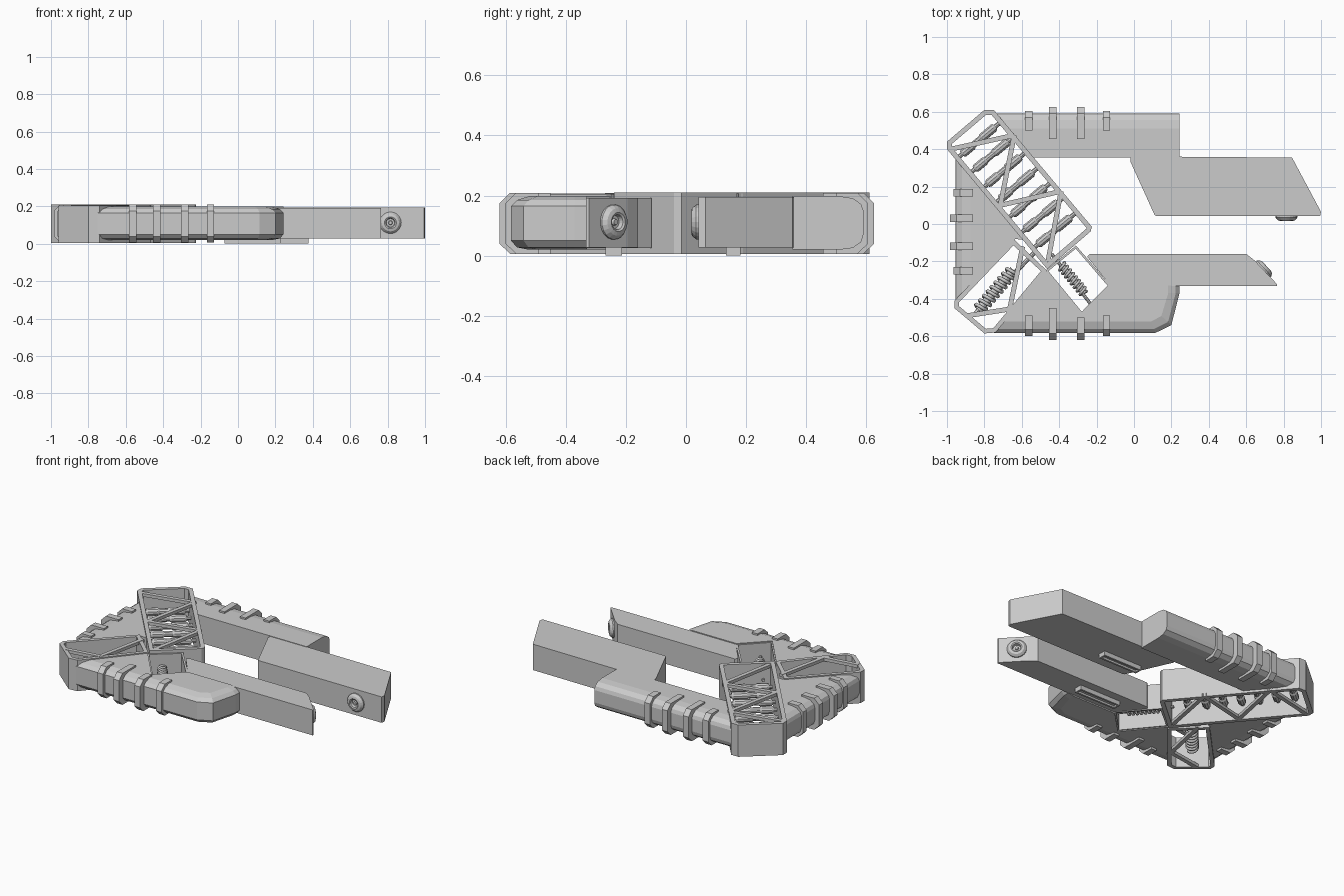
import bpy, bmesh, math
from mathutils import Vector, Matrix

if "Cube" in bpy.data.objects:
    bpy.data.objects.remove(bpy.data.objects["Cube"])


def finish(name, bm, smooth=False):
    bmesh.ops.recalc_face_normals(bm, faces=bm.faces)
    me = bpy.data.meshes.new(name)
    bm.to_mesh(me)
    bm.free()
    ob = bpy.data.objects.new(name, me)
    bpy.context.collection.objects.link(ob)
    for p in me.polygons:
        p.use_smooth = smooth
    return ob


def loft(name, layers):
    """Solid through stacked outlines: layers = [(points, z), ...]"""
    bm = bmesh.new()
    rings = [[bm.verts.new((x, y, z)) for x, y in pts] for pts, z in layers]
    n = len(rings[0])
    for a, b in zip(rings, rings[1:]):
        for i in range(n):
            j = (i + 1) % n
            bm.faces.new((a[i], a[j], b[j], b[i]))
    bm.faces.new(rings[0])
    bm.faces.new(rings[-1])
    return finish(name, bm)


def slab(name, pts, z0, z1):
    return loft(name, [(pts, z0), (pts, z1)])


def inset(pts, d):
    """Parallel inward offset of a convex outline"""
    area = sum(a[0] * b[1] - b[0] * a[1] for a, b in zip(pts, pts[1:] + pts[:1]))
    s = 1 if area > 0 else -1
    P, out, n = [Vector(p) for p in pts], [], len(pts)
    for i in range(n):
        e1 = (P[i] - P[i - 1]).normalized()
        e2 = (P[(i + 1) % n] - P[i]).normalized()
        n1, n2 = Vector((-e1.y, e1.x)) * s, Vector((-e2.y, e2.x)) * s
        q = P[i] + (n1 + n2) * d / (1 + n1.dot(n2))
        out.append((q.x, q.y))
    return out


def frame(name, pts, wall, z0, z1):
    bm = bmesh.new()
    inner = inset(pts, wall)
    rings = [[bm.verts.new((x, y, z)) for x, y in o]
             for o, z in ((pts, z0), (pts, z1), (inner, z1), (inner, z0))]
    for k in range(4):
        a, b = rings[k], rings[(k + 1) % 4]
        for i in range(len(pts)):
            j = (i + 1) % len(pts)
            bm.faces.new((a[i], a[j], b[j], b[i]))
    return finish(name, bm)


def braces(name, path, w=0.026):
    for z0 in (0.006, 0.187):
        for i, (a, b) in enumerate(zip(path, path[1:])):
            a, b = Vector(a), Vector(b)
            d = (b - a).normalized()
            s = Vector((-d.y, d.x)) * w / 2
            slab(f"{name}_{i}", [tuple(a + s), tuple(b + s), tuple(b - s), tuple(a - s)], z0, z0 + 0.02)


def lathe(name, profile, loc, axis, n=20):
    """Revolve (radius, height) points about an axis"""
    bm = bmesh.new()
    rings = [[bm.verts.new((r * math.cos(t), r * math.sin(t), h))
              for t in [2 * math.pi * k / n for k in range(n)]] for r, h in profile]
    for a, b in zip(rings, rings[1:]):
        for i in range(n):
            j = (i + 1) % n
            bm.faces.new((a[i], a[j], b[j], b[i]))
    bm.faces.new(rings[0])
    bm.faces.new(rings[-1])
    rot = Vector((0, 0, 1)).rotation_difference(Vector(axis)).to_matrix().to_4x4()
    bm.transform(Matrix.Translation(loc) @ rot)
    return finish(name, bm)


def rod(name, p, q, r, n=8):
    p, q = Vector(p), Vector(q)
    return lathe(name, [(r, 0), (r, (q - p).length)], p, q - p, n)


def spring(name, p, q, r, turns, wire=0.009):
    cu = bpy.data.curves.new(name, 'CURVE')
    cu.dimensions = '3D'
    cu.bevel_depth, cu.bevel_resolution = wire, 1
    sp = cu.splines.new('POLY')
    n = turns * 14
    sp.points.add(n)
    p, q = Vector(p), Vector(q)
    rot = Vector((0, 0, 1)).rotation_difference(q - p)
    for i in range(n + 1):
        t = 2 * math.pi * i / 14
        v = p + rot @ Vector((r * math.cos(t), r * math.sin(t), (q - p).length * i / n))
        sp.points[i].co = (*v, 1)
    bpy.context.collection.objects.link(bpy.data.objects.new(name, cu))


# Main diagonal truss with zigzag braces
frame("main_truss", [(-1, .40), (-1, .44), (-.80, .61), (-.75, .61), (-.225, -.015),
                     (-.232, -.04), (-.465, -.24)], 0.026, .005, .21)
braces("main_brace", [(-.98, .40), (-.64, .475), (-.715, .10), (-.39, .175), (-.46, -.20)])

# Row of pistons across the main truss
along, across = Vector((.64, -.768, 0)), Vector((.768, .64, 0))
for i in range(7):
    c = Vector((-.885, .512, .105)) + along * (.085 + i * .105)
    rod(f"piston_rod_{i}", c - across * .145, c + across * .145, .012)
    L = .115
    lathe(f"piston_{i}", [(.018, 0), (.024, .01), (.024, .07), (.018, .08), (.018, .13),
                          (.024, .14), (.024, L * 2 - .01), (.018, L * 2)], c - across * L, across, 10)

# Rear truss with its spring
frame("rear_truss", [(-.96, -.41), (-.96, -.45), (-.80, -.585), (-.74, -.58),
                     (-.465, -.25), (-.645, -.08)], 0.024, .005, .205)
braces("rear_brace", [(-.595, -.12), (-.665, -.455), (-.89, -.49)])
rod("rear_spring_rod", (-.86, -.49, .105), (-.52, -.14, .105), .012)
rod("rear_spring_core", (-.83, -.46, .105), (-.645, -.245, .105), .022, 12)
spring("rear_spring", (-.83, -.46, .105), (-.645, -.245, .105), .031, 9, .01)

# Small front bay with its spring
frame("front_bay", [(-.475, -.25), (-.28, -.487), (-.125, -.33), (-.31, -.115)], 0.012, .025, .192)
rod("front_spring_rod", (-.44, -.16, .105), (-.23, -.43, .105), .009)
rod("front_spring_core", (-.39, -.22, .105), (-.265, -.37, .105), .016, 12)
spring("front_spring", (-.39, -.22, .105), (-.265, -.37, .105), .024, 8, .008)

# Rounded outer edge used by the arms: (inset, height)
EDGE = [(.08, .02), (.035, .026), (.008, .045), (0, .07), (0, .15), (.008, .172), (.035, .191), (.08, .198)]

# Upper arm: its near end follows the truss side
def upper(d):
    y = .59 - d
    return [(-.765 + (.61 - y) * .833, y), (.242, y), (.242, .355), (-.555, .355)]
loft("upper_arm", [(upper(d), z) for d, z in EDGE])

# Back web between the two trusses
def web(d):
    x = -.955 + d
    return [(x, .405 - (x + 1) * 1.196), (x, -.415 + (x + .96) * 1.03), (-.635, -.08), (-.59, -.085)]
loft("back_web", [(web(d), z) for d, z in EDGE])

# Lower arm with chamfered outer edge and nose
def lower(d):
    return [(-.75 + d * .75, -.582 + d), (.115 - d * .4, -.582 + d), (.20 - d * .9, -.54 + d * .8),
            (.243 - d, -.37), (.243 - d, -.33), (-.13, -.33), (-.28, -.48), (-.47, -.25)]
loft("lower_arm", [(lower(d), z) for d, z in
                   [(.06, .02), (.02, .028), (0, .05), (0, .165), (.02, .185), (.06, .198)]])

# Jaws
slab("upper_jaw", [(-.02, .36), (-.02, .335), (.11, .048), (.12, .042), (.995, .042),
                   (1, .065), (.845, .355), (.2, .36)], .028, .195)
slab("lower_jaw", [(-.25, -.175), (-.235, -.16), (.60, -.16), (.645, -.195), (.765, -.322),
                   (.765, -.332), (-.125, -.332)], .028, .192)

# Recessed grips beneath the jaws
for name, x0, x1, y0, y1 in (("upper_grip", .09, .385, .125, .19), ("lower_grip", -.08, .235, -.275, -.205)):
    o = [(x0, y0), (x1, y0), (x1, y1), (x0, y1)]
    frame(name + "_rim", inset(o, .008), .012, 0, .03)
    slab(name + "_pad", inset(o, .015), .012, .03)

# Round emitters on the jaw tips
LENS = [(.058, -.01), (.058, .008), (.046, .022), (.032, .026), (.025, .022), (.022, .006), (.012, .006), (.009, .014)]
lathe("upper_emitter", LENS, (.815, .042, .112), (0, -1, 0))
lathe("lower_emitter", LENS, (.69, -.243, .112), (.727, .687, 0))


# Clamp ribs wrapped round the outer edges
def rib(name, centre, outward, reach, length, w=.04):
    out = Vector((*outward, 0))
    side = Vector((-out.y, out.x, 0)) * w / 2
    base = Vector((*centre, 0)) * 1.0
    prof = [(reach - length, .209), (reach - .035, .209), (reach, .175), (reach, .04),
            (reach - .035, .006), (reach - length, .006)]
    bm = bmesh.new()
    A, B = ([bm.verts.new(base + out * u + s + Vector((0, 0, z))) for u, z in prof] for s in (side, -side))
    for i in range(6):
        j = (i + 1) % 6
        bm.faces.new((A[i], A[j], B[j], B[i]))
    bm.faces.new(A)
    bm.faces.new(B)
    finish(name, bm)


for i, (x, up, ul, lo, ll) in enumerate([(-.563, .605, .105, .60, .11), (-.435, .625, .17, .62, .17),
                                         (-.285, .625, .17, .62, .12), (-.147, .605, .105, .60, .11)]):
    rib(f"upper_rib_{i}", (x, 0), (0, 1), up, ul)
    rib(f"lower_rib_{i}", (x, 0), (0, -1), lo, ll)
for i, (y, r) in enumerate([(.167, .965), (.03, .985), (-.12, .985), (-.25, .965)]):
    rib(f"back_rib_{i}", (0, y), (-1, 0), r, r - .86)
